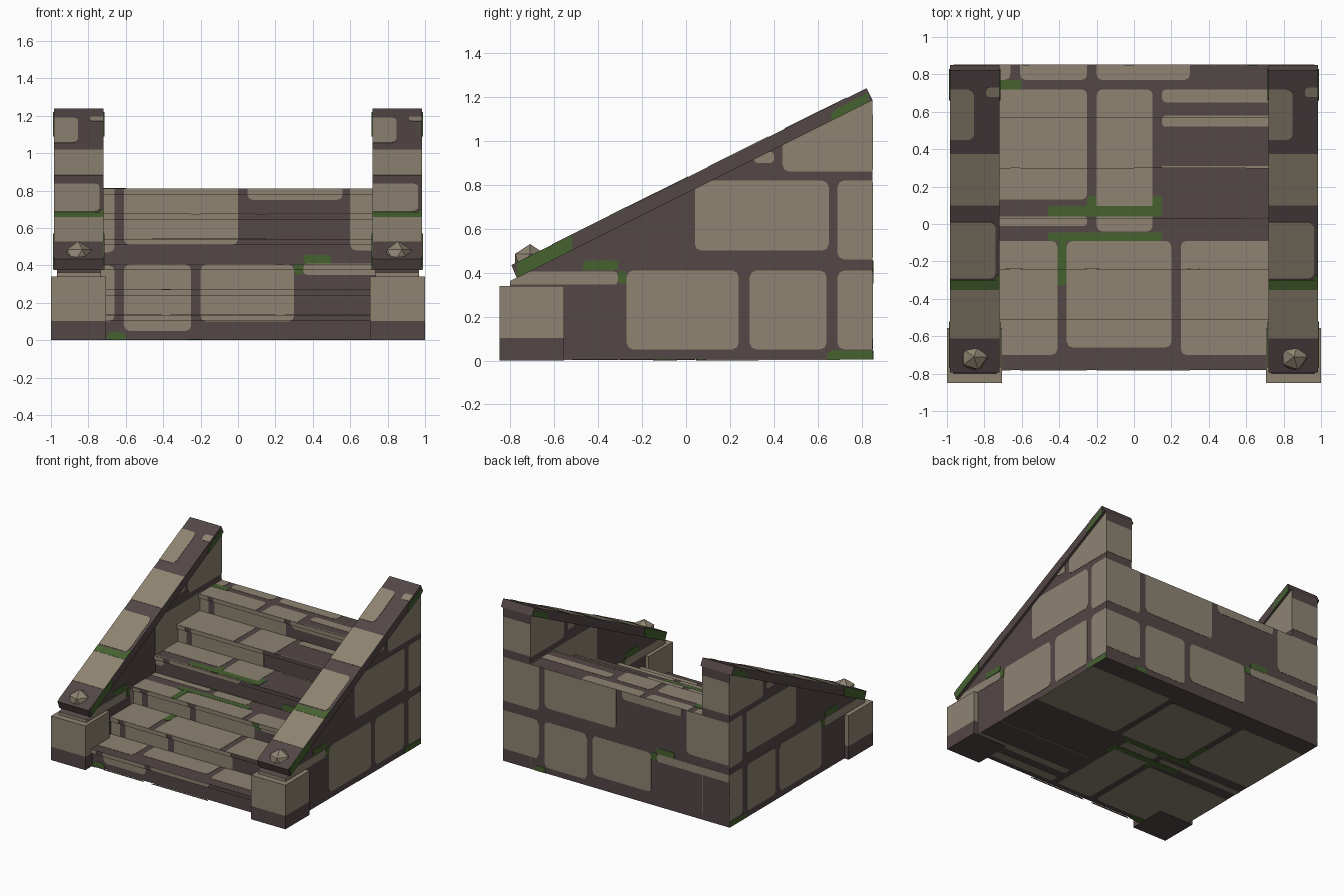
import bpy, bmesh, math

cube = bpy.data.objects.get("Cube")
if cube:
    bpy.data.objects.remove(cube)


def material(name, rgb):
    m = bpy.data.materials.new(name)
    m.use_nodes = True
    lin = [((c / 255 + 0.055) / 1.055) ** 2.4 for c in rgb] + [1]
    m.diffuse_color = lin
    m.node_tree.nodes["Principled BSDF"].inputs["Base Color"].default_value = lin
    return m


STONE = material("tan stone", (142, 132, 114))
MORTAR = material("dark mortar", (84, 71, 71))
MOSS = material("green moss", (70, 98, 48))


def finish(name, bm, mats):
    bmesh.ops.recalc_face_normals(bm, faces=bm.faces)
    me = bpy.data.meshes.new(name)
    bm.to_mesh(me)
    bm.free()
    ob = bpy.data.objects.new(name, me)
    for m in mats:
        me.materials.append(m)
    bpy.context.collection.objects.link(ob)
    return ob


def prism(name, mat, profile, x0, x1):
    """Extrude a (y, z) outline from x0 to x1."""
    bm = bmesh.new()
    loop = [bm.verts.new((x0, y, z)) for y, z in profile]
    face = bm.faces.new(loop)
    ext = bmesh.ops.extrude_face_region(bm, geom=[face])
    moved = [v for v in ext["geom"] if isinstance(v, bmesh.types.BMVert)]
    bmesh.ops.translate(bm, vec=(x1 - x0, 0, 0), verts=moved)
    return finish(name, bm, [mat])


def box(name, mat, x0, x1, y0, y1, z0, z1):
    return prism(name, mat, [(y0, z0), (y1, z0), (y1, z1), (y0, z1)], x0, x1)


def rounded(u0, v0, u1, v1):
    """Rectangle outline with small rounded corners."""
    r = min(0.03, (u1 - u0) * 0.3, (v1 - v0) * 0.3)
    pts = []
    for i, (cu, cv) in enumerate([(u1 - r, v1 - r), (u0 + r, v1 - r),
                                  (u0 + r, v0 + r), (u1 - r, v0 + r)]):
        for k in range(3):
            a = math.pi / 2 * (i + k / 2)
            pts.append((cu + r * math.cos(a), cv + r * math.sin(a)))
    return pts


def clip(poly, a, b, c):
    """Keep the part of a polygon where a*u + b*v <= c."""
    out = []
    for p, q in zip(poly, poly[1:] + poly[:1]):
        dp, dq = a * p[0] + b * p[1] - c, a * q[0] + b * q[1] - c
        if dp <= 0:
            out.append(p)
        if dp * dq < 0:
            t = dp / (dp - dq)
            out.append((p[0] + t * (q[0] - p[0]), p[1] + t * (q[1] - p[1])))
    return out


def patches(name, stones, mosses, place, bounds, extra=()):
    """Thin plates on one surface; place(u, v, height) gives the 3D point."""
    u0, v0, u1, v1 = bounds
    limits = [(-1, 0, -u0), (1, 0, u1), (0, -1, -v0), (0, 1, v1), *extra]
    bm = bmesh.new()
    for index, rects, h in ((0, stones, 0.002), (1, mosses, 0.0035)):
        for rect in rects:
            poly = rounded(*rect)
            for lim in limits:
                poly = clip(poly, *lim)
            if len(poly) < 3:
                continue
            low = [bm.verts.new(place(u, v, -0.002)) for u, v in poly]
            top = [bm.verts.new(place(u, v, h)) for u, v in poly]
            n = len(poly)
            faces = [bm.faces.new(low), bm.faces.new(top)]
            faces += [bm.faces.new((low[i], low[(i + 1) % n], top[(i + 1) % n], top[i]))
                      for i in range(n)]
            for f in faces:
                f.material_index = index
    if bm.faces:
        finish(name, bm, [STONE, MOSS])
    else:
        bm.free()


# Stone layouts: u0, v0, u1, v1
front_stones = [(-1.1, .47, -.66, .84), (-.61, .51, 0, .86), (.05, .75, .56, .86),
                (.6, .48, 1.1, .86), (-1.1, .1, -.66, .4), (-.61, .05, -.25, .405),
                (-.2, .1, .3, .405), (.35, .35, 1.1, .41)]
front_moss = [(.3, .35, .35, .41), (.35, .41, .5, .455), (-.7, -.05, -.6, .045)]
tread_stones = [(-1.1, .13, -.25, .72), (-1.1, -.01, -.25, .04), (-.2, -.04, .1, .72),
                (-1.1, -.7, -.41, -.09), (-.36, -.66, .2, -.09), (.25, -.7, 1.1, -.09),
                (.15, .65, 1.1, .72), (.15, .52, 1.1, .58), (.15, .3, 1.1, .31),
                (-.2, .77, .3, .95), (-.61, .77, -.25, .95), (-1.1, .77, -.66, .95)]
tread_moss = [(-.46, .04, .15, .095), (-.25, .08, -.2, .15), (.1, .08, .15, .15),
              (-.46, -.09, .15, -.045), (-.41, -.33, -.36, -.09), (-1.1, .72, -.6, .77)]
side_stones = [(-.27, .05, .24, .41), (.29, .05, .64, .41), (.69, .05, 1, .41),
               (.04, .5, .65, .82), (.69, .46, 1, .82), (.44, .86, 1, 1.4),
               (.31, .9, .4, .95), (-1, .345, -.31, .405)]
side_moss = [(-.47, .41, -.31, .455), (-.31, .35, -.27, .41), (.64, -.05, 1, .045)]
cap_stones = [(-.1, .45, .13, .72), (.195, .68, .4, .73), (-.1, .1, .4, .375),
              (-.1, -.29, .245, .01), (-.1, -.61, .4, -.35)]
cap_moss = [(-.1, -.35, .4, -.3), (.245, -.33, .4, -.27)]

# Staircase
STEPS, RISE, RUN, FRONT, BACK, HALF = 6, 0.135, 0.27, -0.78, 0.85, 0.74
for i in range(STEPS):
    y, top = FRONT + i * RUN, (i + 1) * RISE
    lip = top - 0.03
    base = 0.004 if i == 0 else top - RISE
    box(f"step_{i + 1}", MORTAR, -HALF, HALF, y + 0.015, BACK, base, lip)
    box(f"tread_{i + 1}", MORTAR, -HALF, HALF, y, BACK, lip, top)
    y_next = BACK if i == STEPS - 1 else y + RUN + 0.015
    patches(f"tread_stones_{i + 1}", tread_stones, tread_moss,
            lambda u, v, h: (u, v, top + h), (-HALF, y, HALF, y_next))
    patches(f"riser_stones_{i + 1}", front_stones, front_moss,
            lambda u, v, h: (u, y + 0.015 - h, v), (-HALF, base, HALF, lip))
    patches(f"lip_stones_{i + 1}", front_stones, front_moss,
            lambda u, v, h: (u, y - h, v), (-HALF, lip, HALF, top))

# Back and underside stonework
patches("back_stones", front_stones, front_moss,
        lambda u, v, h: (-u, BACK + h, v), (-0.965, 0.004, 0.965, STEPS * RISE))
patches("underside_stones", tread_stones, tread_moss,
        lambda u, v, h: (u, -v, 0.004 - h), (-0.965, -BACK, 0.965, 0.78))

# Sloping side walls, caps, posts and knobs
SLOPE = 0.4985


def under_cap(y):
    return 0.375 + (y + 0.775) * SLOPE


def cap_top(y):
    return 0.435 + (y + 0.795) * SLOPE


for side, s in (("left", 1), ("right", -1)):
    inner, outer = s * 0.735, s * 0.965
    prism(f"{side}_wall", MORTAR,
          [(-0.8, 0.004), (BACK, 0.004), (BACK, under_cap(BACK)), (-0.8, under_cap(-0.8))],
          inner, outer)
    below = [(-SLOPE, 1, under_cap(0))]
    for face, x, d in (("outer", outer, s), ("inner", inner, -s)):
        patches(f"{side}_wall_{face}_stones", side_stones, side_moss,
                lambda u, v, h: (x + d * h, u, v), (-0.8, 0.004, BACK, 1.3), below)
    patches(f"{side}_wall_back_stones", [(0.6, 0.87, 1.1, 1.12)], [],
            lambda u, v, h: (s * u, BACK + h, v), (0.735, 0.8, 0.965, 1.2))
    patches(f"{side}_wall_front_stones", [(0.6, 0.3, 1.1, 0.5)], [],
            lambda u, v, h: (s * u, -0.8 - h, v), (0.735, 0.34, 0.965, 0.363))

    x0 = min(s * 0.718, s * 0.985)
    prism(f"{side}_cap", MORTAR,
          [(-0.77, 0.375), (BACK, under_cap(BACK)), (0.822, 1.24), (-0.795, 0.435)],
          x0, x0 + 0.267)
    patches(f"{side}_cap_stones", cap_stones, cap_moss,
            lambda u, v, h: (x0 + u, v - h * 0.45, cap_top(v) + h * 0.9),
            (0, -0.79, 0.267, 0.82))
    for face, x, d in (("outer", s * 0.985, s), ("inner", s * 0.718, -s)):
        patches(f"{side}_cap_{face}_moss", [], [(-0.9, -0.1, -0.52, 0.2), (0.66, -0.1, 1, 0.045)],
                lambda u, v, h: (x + d * h, u, under_cap(u) + v), (-0.77, 0, 0.83, 0.068))

    box(f"{side}_post_foot", MORTAR, s * 0.707, s, -0.85, -0.555, 0, 0.103)
    box(f"{side}_post", STONE, s * 0.707, s, -0.85, -0.555, 0.103, 0.34)

    bm = bmesh.new()
    bmesh.ops.create_icosphere(bm, subdivisions=1, radius=0.08)
    bmesh.ops.translate(bm, vec=(s * 0.855, -0.71, 0.45), verts=bm.verts)
    finish(f"{side}_knob", bm, [STONE])
